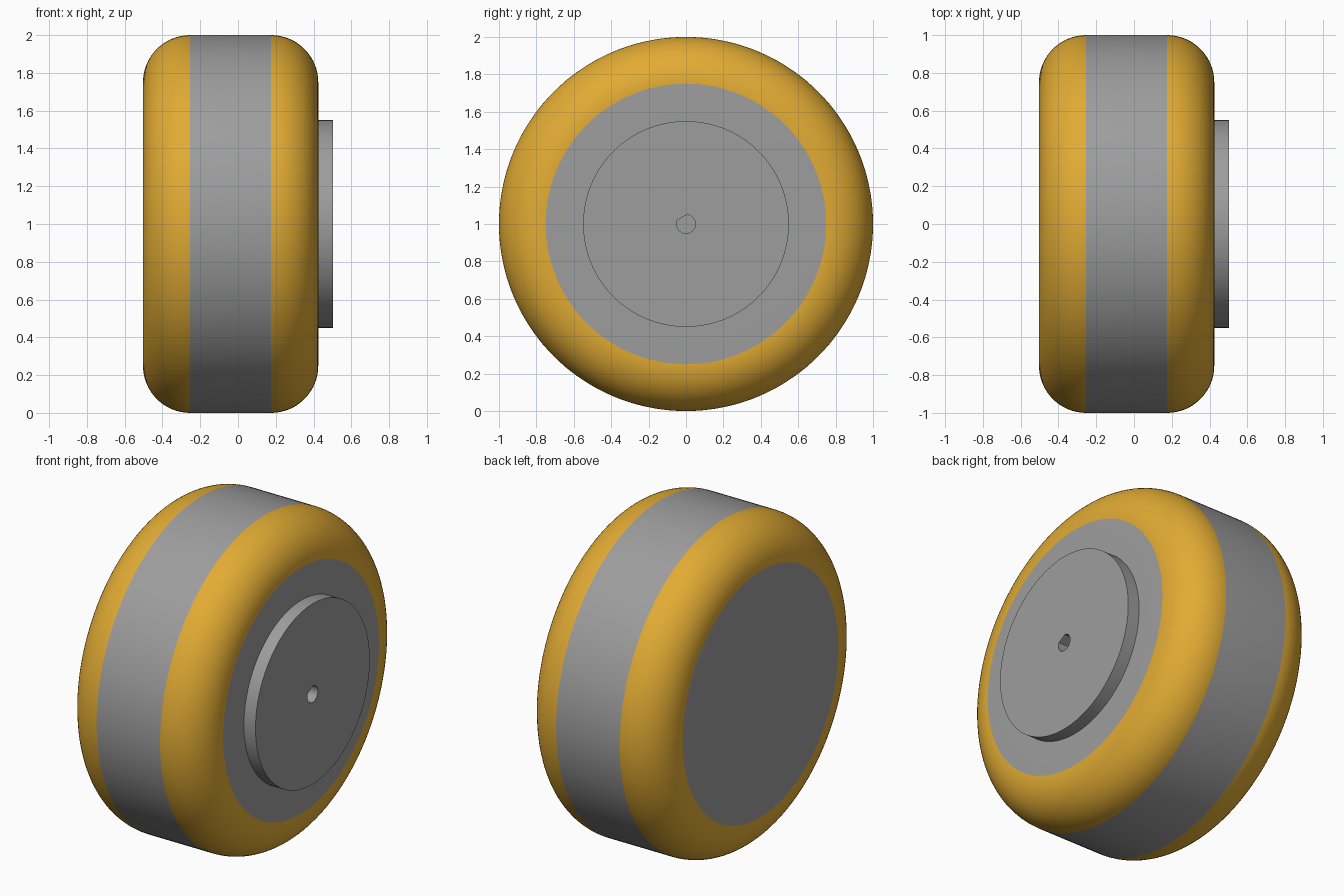
import bpy, bmesh
from math import sin, cos, pi, radians

SEGMENTS = 144
LEFT_X, RIGHT_X, HUB_X = 0.425, -0.503, 0.503
RADIUS, FILLET, HUB_RADIUS = 1.0, 0.25, 0.55
HOLE_RADIUS, HOLE_END = 0.05, 0.1

if "Cube" in bpy.data.objects:
    bpy.data.objects.remove(bpy.data.objects["Cube"], do_unlink=True)


def make_material(name, colour):
    mat = bpy.data.materials.new(name)
    mat.use_nodes = True
    mat.diffuse_color = colour
    bsdf = next(n for n in mat.node_tree.nodes if n.type == 'BSDF_PRINCIPLED')
    bsdf.inputs["Base Color"].default_value = colour
    return mat


grey = make_material("grey", (0.34, 0.34, 0.34, 1))
yellow = make_material("golden yellow", (0.76, 0.41, 0.034, 1))


def round_section(r):
    return lambda a: r


def d_section(r):
    """Circle with one flat side, facing up and back to the right."""
    flat = r * cos(radians(35))

    def section(a):
        c = cos(a - radians(120))
        return min(r, flat / c) if c > 0.01 else r
    return section


def lathe(name, stations, materials):
    """Join rings around the x axis; each station is (x, radius function, material of next strip)."""
    bm = bmesh.new()
    angles = [2 * pi * i / SEGMENTS for i in range(SEGMENTS)]
    rings = [[bm.verts.new((x, f(a) * cos(a), 1 + f(a) * sin(a))) for a in angles]
             for x, f, _ in stations]
    for k in range(len(rings) - 1):
        a, b = rings[k], rings[k + 1]
        for i in range(SEGMENTS):
            j = (i + 1) % SEGMENTS
            face = bm.faces.new((a[i], b[i], b[j], a[j]))
            face.material_index = stations[k][2]
    # Close the last ring with a flat cap
    bm.faces.new(rings[-1])
    mesh = bpy.data.meshes.new(name)
    # Strips run from the +x side outward and then back toward -x
    bmesh.ops.recalc_face_normals(bm, faces=bm.faces)
    bm.to_mesh(mesh)
    bm.free()
    for mat in materials:
        mesh.materials.append(mat)
    obj = bpy.data.objects.new(name, mesh)
    bpy.context.collection.objects.link(obj)
    bpy.ops.object.select_all(action='DESELECT')
    obj.select_set(True)
    bpy.context.view_layer.objects.active = obj
    bpy.ops.object.shade_smooth_by_angle(angle=radians(30))
    return obj


# Wheel: grey side face, yellow rounded shoulder, grey tread, yellow shoulder, grey side face
STEPS = 16
core = RADIUS - FILLET
wheel = [(LEFT_X, round_section(HUB_RADIUS), 0)]
for centre_x, start in ((LEFT_X - FILLET, 0), (RIGHT_X + FILLET, pi / 2)):
    for s in range(STEPS + 1):
        t = start + pi / 2 * s / STEPS
        wheel.append((centre_x + FILLET * cos(t),
                      round_section(core + FILLET * sin(t)),
                      1 if s < STEPS else 0))
lathe("wheel", wheel, [grey, yellow])

# Hub: raised disc with a blind shaft hole
hub = [(LEFT_X, round_section(HUB_RADIUS), 0),
       (HUB_X, round_section(HUB_RADIUS), 0),
       (HUB_X, d_section(HOLE_RADIUS), 0),
       (HOLE_END, d_section(HOLE_RADIUS), 0)]
lathe("hub", hub, [grey])
